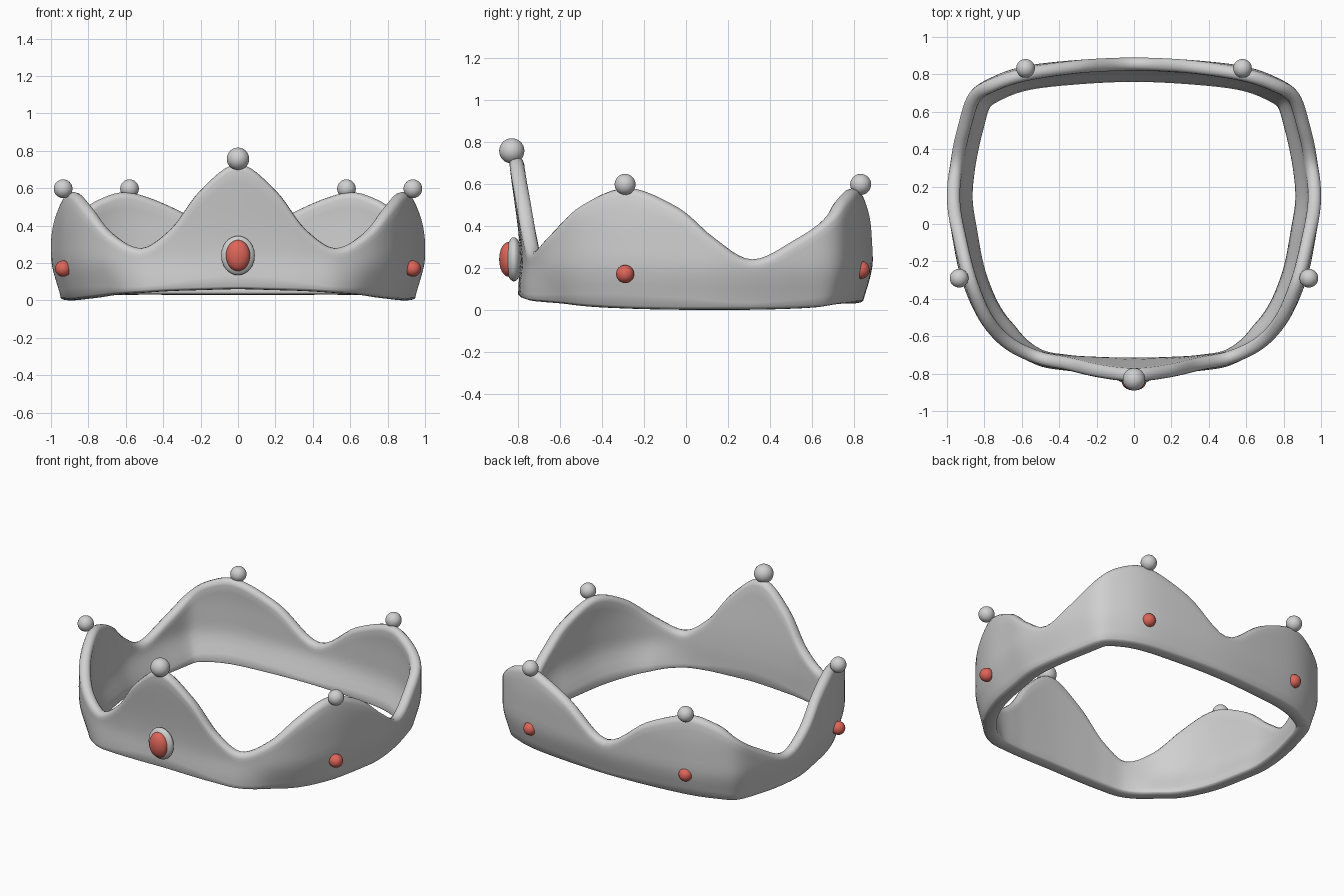
import bpy
import bmesh
import math
from mathutils import Vector

cube = bpy.data.objects.get("Cube")
if cube:
    bpy.data.objects.remove(cube, do_unlink=True)


def make_material(name, rgb, roughness):
    mat = bpy.data.materials.new(name)
    mat.use_nodes = True
    color = (*rgb, 1.0)
    mat.diffuse_color = color
    bsdf = mat.node_tree.nodes["Principled BSDF"]
    bsdf.inputs["Base Color"].default_value = color
    bsdf.inputs["Roughness"].default_value = roughness
    return mat


silver = make_material("silver grey", (0.63, 0.63, 0.63), 0.4)
red = make_material("gem red", (0.72, 0.13, 0.1), 0.4)

# Half outline of the band, front to back: x, y, top height, bottom height
HALF = [
    (0, -.80, .73, .06), (.20, -.795, .59, .055), (.36, -.785, .385, .05),
    (.53, -.755, .28, .04), (.70, -.66, .36, .03), (.83, -.51, .50, .015),
    (.925, -.29, .58, .005), (.975, -.05, .49, 0), (1, .13, .345, 0),
    (.985, .32, .24, 0), (.94, .53, .335, .005), (.88, .70, .45, .015),
    (.76, .785, .54, .025), (.58, .845, .575, .03), (.30, .877, .47, .03),
    (0, .89, .28, .03),
]
STEPS = 6        # samples between outline points
LEVELS = 10      # rows up each wall
ROUND = 6        # segments over the rounded rims
THICK = 0.07
FOOT_EXTRA = 0.015


def smooth_loop(points, steps):
    """Closed Catmull-Rom curve through the points."""
    n = len(points)
    result = []
    for i in range(n):
        a, b, c, d = (points[(i + k) % n] for k in (-1, 0, 1, 2))
        for s in range(steps):
            t = s / steps
            result.append((b * 2 + (c - a) * t + (a * 2 - b * 5 + c * 4 - d) * t ** 2
                           + (b * 3 - a - c * 3 + d) * t ** 3) / 2)
    return result


def ramp(value, low, high):
    t = min(1, max(0, (value - low) / (high - low)))
    return t * t * (3 - 2 * t)


def flare(z, frontness):
    """Outward shift of the wall at a height: tucked-in foot, front leaning out."""
    side = -0.06 * (1 - ramp(z, -0.05, 0.24)) - 0.012 * ramp(z, 0.4, 0.6)
    front = -0.012 * ramp(z, 0.08, 0.24) + 0.062 * ramp(z, 0.2, 0.85)
    return side + (front - side) * frontness


def section(z_low, z_high):
    """Outer wall, rounded top, inner wall, rounded foot as (depth, height)."""
    r = THICK / 2
    foot = r * 0.4
    foot_r = r + FOOT_EXTRA / 2
    low, high = z_low + foot, z_high - r
    heights = [low + (high - low) * i / LEVELS for i in range(LEVELS + 1)]
    pts = [(0, z) for z in heights]
    for i in range(1, ROUND):
        a = math.pi * i / ROUND
        pts.append((r - r * math.cos(a), high + r * math.sin(a)))
    # The inner wall thickens toward the foot
    pts += [(THICK + FOOT_EXTRA * (1 - ramp(z, low, low + 0.2)), z)
            for z in reversed(heights)]
    for i in range(1, ROUND):
        a = math.pi * i / ROUND
        pts.append((foot_r + foot_r * math.cos(a), low - foot * math.sin(a)))
    return pts


def build_band():
    outline = [Vector(p) for p in HALF]
    outline += [Vector((-p[0], *p[1:])) for p in HALF[-2:0:-1]]
    path = smooth_loop(outline, STEPS)
    bm = bmesh.new()
    rings = []
    for i, p in enumerate(path):
        tangent = path[(i + 1) % len(path)] - path[i - 1]
        out = Vector((tangent.y, -tangent.x)).normalized()
        frontness = ramp(-p.y, 0.62, 0.8)
        ring = []
        for depth, z in section(max(p.w, 0), p.z):
            shift = flare(z, frontness) - depth
            ring.append(bm.verts.new((p.x + out.x * shift, p.y + out.y * shift, z)))
        rings.append(ring)
    for i, ring in enumerate(rings):
        after = rings[(i + 1) % len(rings)]
        for j in range(len(ring)):
            k = (j + 1) % len(ring)
            bm.faces.new((ring[j], after[j], after[k], ring[k]))
    bmesh.ops.recalc_face_normals(bm, faces=bm.faces)
    mesh = bpy.data.meshes.new("crown_band")
    bm.to_mesh(mesh)
    bm.free()
    mesh.shade_smooth()
    mesh.materials.append(silver)
    band = bpy.data.objects.new("crown_band", mesh)
    bpy.context.collection.objects.link(band)


def ellipsoid(name, center, radii, mat):
    bpy.ops.mesh.primitive_uv_sphere_add(segments=32, ring_count=16, location=center)
    obj = bpy.context.object
    obj.name = name
    obj.scale = radii
    obj.data.materials.append(mat)
    bpy.ops.object.shade_smooth()


build_band()

# Front peak ball and the large oval gem in its setting
ellipsoid("front_ball", (0, -.83, .757), (.06,) * 3, silver)
ellipsoid("front_gem_setting", (0, -.82, .24), (.09, .04, .105), silver)
ellipsoid("front_gem", (0, -.845, .24), (.065, .045, .083), red)

# Balls on the side and back peaks, each with a small round gem below
for side, label in ((1, "left"), (-1, "right")):
    for place, x, y, gem_z in (("side", .935, -.29, .17), ("back", .58, .832, .19)):
        ellipsoid(f"{label}_{place}_ball", (side * x, y, .597), (.05,) * 3, silver)
        ellipsoid(f"{label}_{place}_gem", (side * x, y, gem_z), (.043,) * 3, red)
